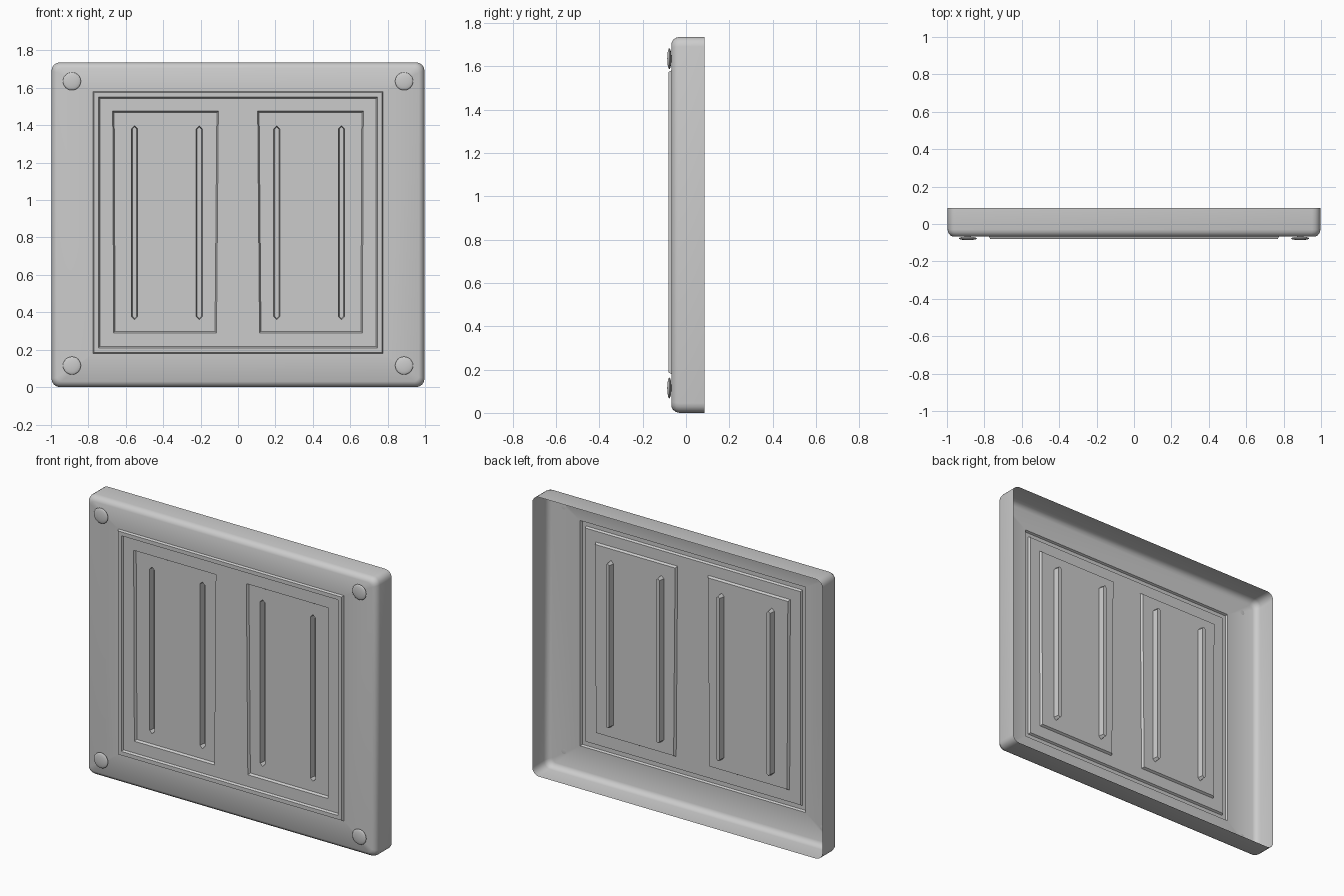
import bpy, bmesh, math
from mathutils import Vector

cube = bpy.data.objects.get("Cube")
if cube:
    bpy.data.objects.remove(cube, do_unlink=True)

grey = bpy.data.materials.new("plain grey")
grey.use_nodes = True
colour = (0.6, 0.6, 0.6, 1)
grey.diffuse_color = colour
grey.node_tree.nodes["Principled BSDF"].inputs["Base Color"].default_value = colour

MID = 0.868              # height of the panel centre
HALF_W, HALF_H = 0.997, 0.868
BACK, FACE, BEAD, RECESS, SLOT = 0.085, -0.068, -0.081, -0.054, -0.018

bm = bmesh.new()


def ring(points, y):
    return [bm.verts.new((x, y, z)) for x, z in points]


def bridge(a, b):
    n = len(a)
    for i in range(n):
        j = (i + 1) % n
        bm.faces.new((a[i], a[j], b[j], b[i]))


def sheet(*loops):
    """Fill the first loop, leaving the other loops as holes."""
    edges = []
    for loop in loops:
        for a, b in zip(loop, loop[1:] + loop[:1]):
            edges.append(bm.edges.get((a, b)) or bm.edges.new((a, b)))
    bmesh.ops.triangle_fill(bm, use_beauty=True, edges=edges, normal=Vector((0, -1, 0)))


def rect(x0, x1, z0, z1):
    return [(x0, z0), (x1, z0), (x1, z1), (x0, z1)]


def rounded(inset, radius, steps=4):
    w, h = HALF_W - inset, HALF_H - inset
    pts = []
    for k, (sx, sz) in enumerate([(1, 1), (-1, 1), (-1, -1), (1, -1)]):
        for i in range(steps + 1):
            a = math.pi / 2 * (k + i / steps)
            pts.append((sx * (w - radius) + radius * math.cos(a),
                        MID + sz * (h - radius) + radius * math.sin(a)))
    return pts


# Open-backed tray: walls and rounded front rim
profile = [(0, BACK), (0, -0.03), (0.004, -0.046), (0.014, -0.06), (0.03, FACE)]
rim = [ring(rounded(inset, 0.045 - inset * 0.7), y) for inset, y in profile]
for a, b in zip(rim, rim[1:]):
    bridge(a, b)

# Raised bead around the middle field
bead_spec = [(0.775, FACE), (0.769, BEAD), (0.745, BEAD), (0.738, FACE)]
bead = [ring(rect(-w, w, 0.88 - w + 0.075, 0.88 + w - 0.075), y) for w, y in bead_spec]
for a, b in zip(bead, bead[1:]):
    bridge(a, b)
sheet(rim[-1], bead[0])

# Two sunken panels, each with two pressed grooves
openings = []
for side in (-1, 1):
    def panel(g):
        pts = [(0.115 + g, 0.29 + g), (0.665 - g, 0.29 + g),
               (0.67 - g, 1.475 - g), (0.105 + g, 1.475 - g)]
        return [(side * x, z) for x, z in pts]
    lip, floor = ring(panel(0), FACE), ring(panel(0.008), RECESS)
    bridge(lip, floor)
    openings.append(lip)
    grooves = []
    for x in (0.207, 0.553):
        def groove(r):
            c = side * x
            return [(c - r, 0.378), (c, 0.378 - r), (c + r, 0.378),
                    (c + r, 1.38), (c, 1.38 + r), (c - r, 1.38)]
        mouth, base = ring(groove(0.017), RECESS), ring(groove(0.011), SLOT)
        bridge(mouth, base)
        sheet(base)
        grooves.append(mouth)
    sheet(floor, *grooves)
sheet(bead[-1], *openings)

# Consistent outward normals
bmesh.ops.recalc_face_normals(bm, faces=bm.faces[:])
if sum(f.normal.y * f.calc_area() for f in bm.faces) > 0:
    bmesh.ops.reverse_faces(bm, faces=bm.faces[:])


def finish(mesh_bm, name, angle):
    mesh = bpy.data.meshes.new(name)
    mesh_bm.to_mesh(mesh)
    mesh_bm.free()
    mesh.materials.append(grey)
    obj = bpy.data.objects.new(name, mesh)
    bpy.context.collection.objects.link(obj)
    bpy.ops.object.select_all(action="DESELECT")
    obj.select_set(True)
    bpy.context.view_layer.objects.active = obj
    bpy.ops.object.shade_smooth_by_angle(angle=math.radians(angle))
    return obj


finish(bm, "pressed_panel", 32)

# Flattened domed fasteners in the four corners
for sx, side in ((-1, "right"), (1, "left")):
    for z, level in ((0.115, "lower"), (1.635, "upper")):
        dome = bmesh.new()
        bmesh.ops.create_uvsphere(dome, u_segments=24, v_segments=12, radius=0.048)
        for v in dome.verts:
            x, y, h = v.co
            v.co = (sx * 0.888 + x, -0.077 + h * 0.2, z + y)
        bmesh.ops.recalc_face_normals(dome, faces=dome.faces[:])
        finish(dome, f"{level}_{side}_fastener", 60)
